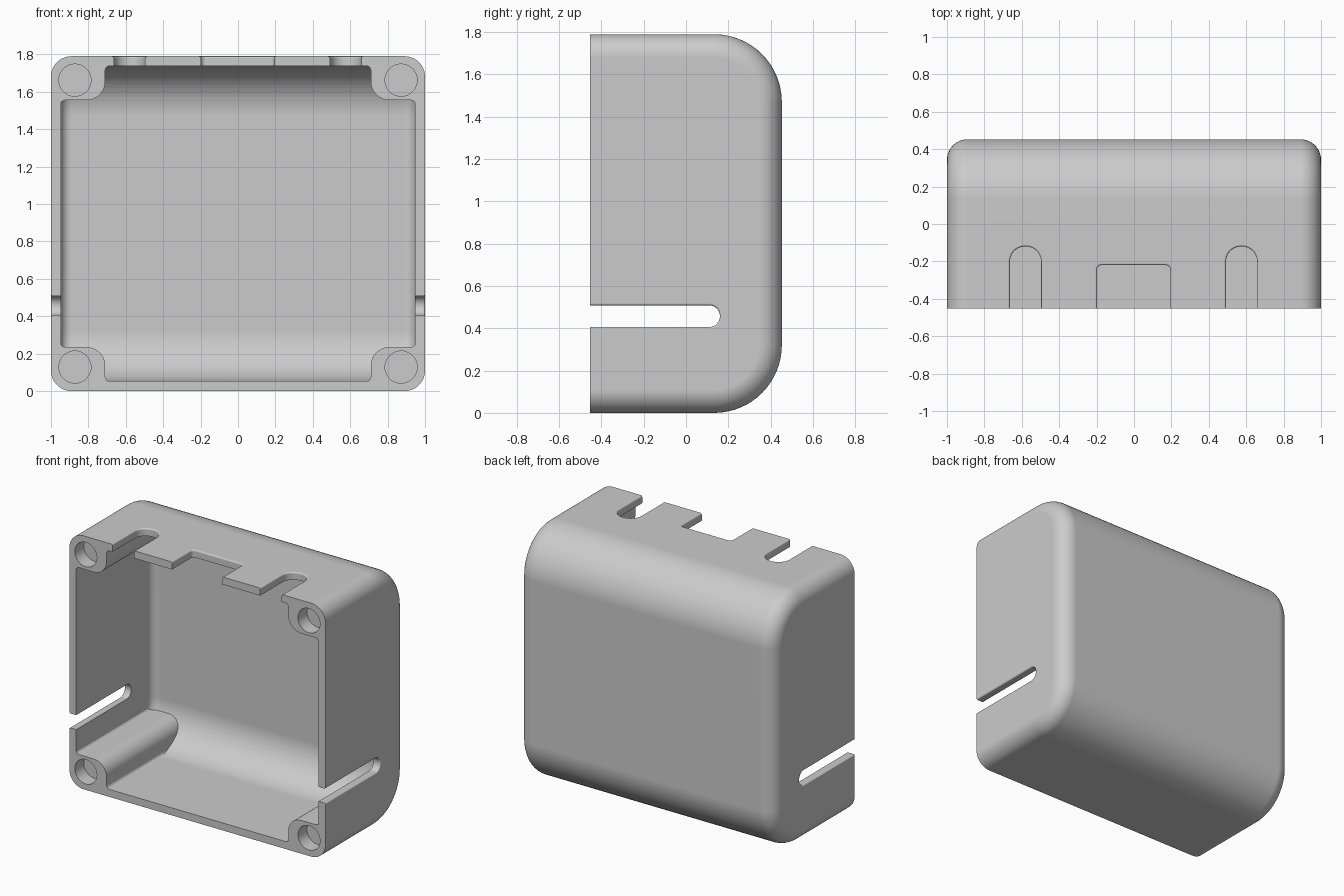
import bpy, bmesh, math

cube = bpy.data.objects.get("Cube")
if cube:
    bpy.data.objects.remove(cube, do_unlink=True)

W, D, H = 1.0, 0.453, 1.79      # half width, half depth, height
WALL = 0.053
BACK_R, SIDE_R = 0.32, 0.11     # big top/bottom rounding, small side rounding
LIP = 0.01                      # softened rim of the slots

grey = bpy.data.materials.new("plain grey")
grey.use_nodes = True
colour = (0.6, 0.6, 0.6, 1)
grey.diffuse_color = colour
grey.node_tree.nodes["Principled BSDF"].inputs["Base Color"].default_value = colour


def arc(cx, cy, r, start, end, n=16):
    angles = [math.radians(start + (end - start) * i / n) for i in range(n + 1)]
    return [(cx + r * math.cos(a), cy + r * math.sin(a)) for a in angles]


def loft(name, rings):
    """Closed solid through a list of matching rings."""
    bm = bmesh.new()
    rows = [[bm.verts.new(p) for p in ring] for ring in rings]
    n = len(rows[0])
    for a, b in zip(rows, rows[1:]):
        for i in range(n):
            j = (i + 1) % n
            bm.faces.new((a[i], a[j], b[j], b[i]))
    bm.faces.new(rows[0])
    bm.faces.new(rows[-1])
    bmesh.ops.recalc_face_normals(bm, faces=bm.faces)
    mesh = bpy.data.meshes.new(name)
    bm.to_mesh(mesh)
    bm.free()
    mesh.materials.append(grey)
    obj = bpy.data.objects.new(name, mesh)
    bpy.context.collection.objects.link(obj)
    return obj


def cut(target, cutter):
    mod = target.modifiers.new("cut", 'BOOLEAN')
    mod.operation = 'DIFFERENCE'
    mod.solver = 'EXACT'
    mod.object = cutter
    bpy.context.view_layer.objects.active = target
    bpy.ops.object.modifier_apply(modifier=mod.name)
    bpy.data.objects.remove(cutter, do_unlink=True)


def rounded_box(name, inset, side_r, front):
    """U-shaped side profile, inset at both ends to round the side edges."""
    cy = D - BACK_R
    stations = []
    for i in range(13):
        a = math.radians(90 * (1 - i / 12))
        stations.append((W - inset - side_r + side_r * math.sin(a),
                         inset + side_r * (1 - math.cos(a))))
    stations += [(-x, d) for x, d in reversed(stations)]
    rings = []
    for x, d in stations:
        profile = [(front, d)] + arc(cy, BACK_R, BACK_R - d, -90, 0)
        profile += arc(cy, H - BACK_R, BACK_R - d, 0, 90) + [(front, H - d)]
        rings.append([(x, y, z) for y, z in profile])
    return loft(name, rings)


def slot(half, end, r, outer, place):
    """Open-ended slot with rounded inner end and a softened outer rim."""
    stations = [(outer - 0.2, 0)]
    for p, q in arc(0, 0, LIP, 0, 90, 5):
        stations.append((outer - LIP + q, LIP - p))
    stations.append((outer + 0.05, LIP))
    rings = []
    for depth, d in stations:
        pts = [(half + d, -0.6)] + arc(half - r, end - r, r + d, 0, 90)
        pts += arc(r - half, end - r, r + d, 90, 180) + [(-half - d, -0.6)]
        rings.append([place(u, v, depth) for u, v in pts])
    return loft("slot_cutter", rings)


# Outer body and inner cavity
body = rounded_box("enclosure_shell", 0, SIDE_R, -D)
cavity = rounded_box("cavity_cutter", WALL, SIDE_R - WALL, -0.6)

# Corner posts: profile measured inward from each outer corner
post = [(-0.05, -0.05), (-0.05, 0.26), (0.051, 0.26)]
post += arc(0.076, 0.26, 0.025, 180, 270, 6)[1:]
post += arc(0.19, 0.135, 0.1, 90, 0)
post += arc(0.315, 0.076, 0.025, 180, 270, 6) + [(0.315, -0.05)]
corners = [(sx, top) for sx in (-1, 1) for top in (False, True)]


def corner_point(u, v, sx, top):
    return sx * (W - u), (H - v if top else v)


for sx, top in corners:
    flat = [corner_point(u, v, sx, top) for u, v in post]
    cut(cavity, loft("post_cutter", [[(x, y, z) for x, z in flat] for y in (-0.7, 0.7)]))
cut(body, cavity)

# Shallow round recesses in the posts
for sx, top in corners:
    cx, cz = corner_point(0.128, 0.128, sx, top)
    circle = arc(cx, cz, 0.086, 0, 360, 40)[:-1]
    cut(body, loft("recess_cutter", [[(x, y, z) for x, z in circle] for y in (-0.6, 0.1 - D)]))

# Long slots in both sides
for sx in (-1, 1):
    cut(body, slot(0.051, 0.16, 0.05, W,
                   lambda u, v, depth: (sx * depth, v, 0.457 + u)))

# Two round-ended slots and a wide notch in the top
for cx, half, end, r in ((-0.58, 0.084, -0.12, 0.083),
                         (0.575, 0.084, -0.12, 0.083),
                         (-0.002, 0.196, -0.22, 0.025)):
    cut(body, slot(half, end, r, H, lambda u, v, depth: (cx + u, v, depth)))

# Smooth curves, crisp edges
bpy.ops.object.select_all(action='DESELECT')
body.select_set(True)
bpy.context.view_layer.objects.active = body
bpy.ops.object.shade_smooth_by_angle(angle=math.radians(30))
weighted = body.modifiers.new("even_shading", 'WEIGHTED_NORMAL')
weighted.keep_sharp = True
